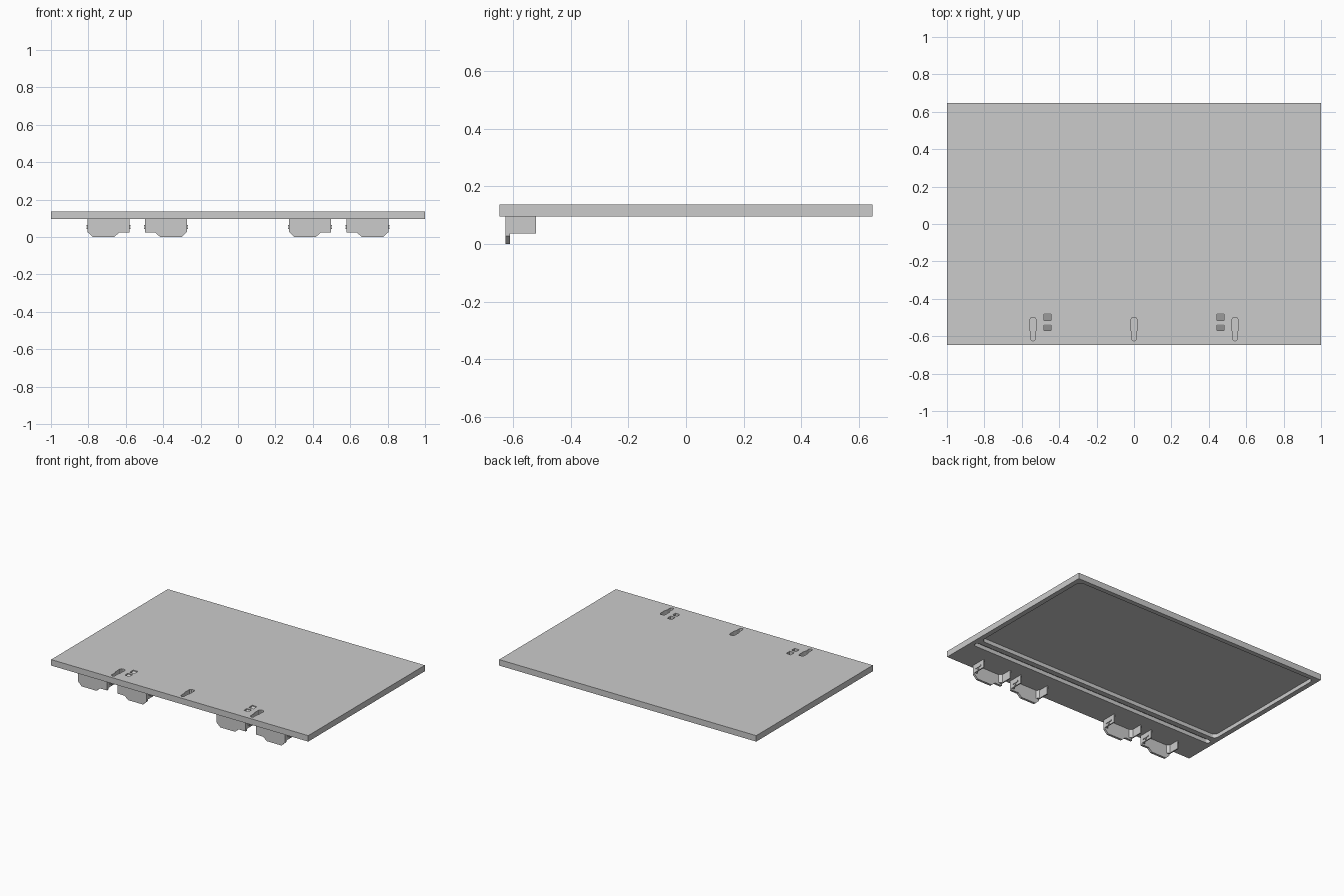
import bpy, bmesh, math

if "Cube" in bpy.data.objects:
    bpy.data.objects.remove(bpy.data.objects["Cube"])

TOP, BOT = 0.137, 0.095
FLOOR = 0.122      # recessed underside


def finish(name, bm):
    bmesh.ops.recalc_face_normals(bm, faces=bm.faces)
    me = bpy.data.meshes.new(name)
    bm.to_mesh(me)
    bm.free()
    ob = bpy.data.objects.new(name, me)
    bpy.context.collection.objects.link(ob)
    return ob


def prism(name, pts, a, b, axis="z"):
    """Extrude a closed profile between a and b along the given axis."""
    place = {"x": lambda p, h: (h, p[0], p[1]),
             "y": lambda p, h: (p[0], h, p[1]),
             "z": lambda p, h: (p[0], p[1], h)}[axis]
    bm = bmesh.new()
    lo = [bm.verts.new(place(p, a)) for p in pts]
    hi = [bm.verts.new(place(p, b)) for p in pts]
    bm.faces.new(lo)
    bm.faces.new(hi)
    n = len(pts)
    for i in range(n):
        j = (i + 1) % n
        bm.faces.new((lo[i], lo[j], hi[j], hi[i]))
    return finish(name, bm)


def box(name, x0, x1, y0, y1, z0, z1):
    return prism(name, [(x0, y0), (x1, y0), (x1, y1), (x0, y1)], z0, z1)


def round_rect(x0, x1, y0, y1, r, n=4):
    pts = []
    for k, (cx, cy) in enumerate([(x1 - r, y1 - r), (x0 + r, y1 - r),
                                  (x0 + r, y0 + r), (x1 - r, y0 + r)]):
        for i in range(n + 1):
            a = math.pi / 2 * (k + i / n)
            pts.append((cx + r * math.cos(a), cy + r * math.sin(a)))
    return pts


def cut(target, cutter):
    cutter.hide_render = True
    m = target.modifiers.new("cut", "BOOLEAN")
    m.operation = "DIFFERENCE"
    m.solver = "EXACT"
    m.object = cutter
    bpy.context.view_layer.objects.active = target
    bpy.ops.object.modifier_apply(modifier=m.name)
    bpy.data.objects.remove(cutter, do_unlink=True)


# main lid panel
panel = box("lid_panel", -1, 1, -0.648, 0.648, BOT, TOP)

# underside: large shallow recess with a stepped lip, and a straight channel
cut(panel, prism("recess_cutter", round_rect(-0.965, 0.965, -0.352, 0.615, 0.03),
                 BOT - 0.02, FLOOR))
cut(panel, prism("channel_cutter", round_rect(-0.968, 0.968, -0.428, -0.39, 0.018),
                 BOT - 0.02, FLOOR))

# keyhole recesses in the top
for cx in (-0.54, 0, 0.54):
    pts = [(cx + 0.013, -0.578), (cx + 0.019, -0.56), (cx + 0.019, -0.512),
           (cx + 0.011, -0.502), (cx - 0.011, -0.502), (cx - 0.019, -0.512),
           (cx - 0.019, -0.56), (cx - 0.013, -0.578)]
    for i in range(7):
        a = math.pi + math.pi * i / 6
        pts.append((cx + 0.013 * math.cos(a), -0.612 + 0.013 * math.sin(a)))
    cut(panel, prism("keyhole_cutter", pts, TOP - 0.035, TOP + 0.02))

# paired ramped finger slots in the top
for cx in (-0.463, 0.463):
    for y0, y1 in ((-0.517, -0.477), (-0.57, -0.537)):
        prof = [(y0, TOP - 0.025), (y1, TOP - 0.006),
                (y1, TOP + 0.02), (y0, TOP + 0.02)]
        cut(panel, prism("slot_cutter", prof, cx - 0.018, cx + 0.018, "x"))


def bracket(name, base, sgn):
    """Hinge bracket; base is its long-drop edge, sgn the direction across."""
    def X(d):
        return base + sgn * d
    w, t, zt = 0.225, 0.008, BOT + 0.002
    # front plate with a dropped tongue
    prof = [(0, zt), (0, 0.027), (0.028, 0), (0.143, 0), (0.17, 0.024),
            (w, 0.024), (w, zt)]
    prism(name + "_plate", [(X(d), z) for d, z in prof], -0.627, -0.611, "y")
    for k, (d0, out) in enumerate(((0, -1), (w, 1))):
        # side flange
        inner = d0 - out * t
        xs = sorted((X(d0), X(inner)))
        box(f"{name}_flange_{k}", *xs, -0.613, -0.522, 0.037, zt)
        # corner gusset between plate and flange
        prism(f"{name}_gusset_{k}",
              [(X(inner), -0.612), (X(inner - out * 0.018), -0.612),
               (X(inner), -0.594)], 0.037, zt)
        # side catch and its locating pin
        xs = sorted((X(d0 - out * 0.002), X(d0 + out * 0.005)))
        box(f"{name}_catch_{k}", *xs, -0.598, -0.547, 0.056, 0.065)
        box(f"{name}_pin_{k}", *xs, -0.578, -0.566, 0.042, 0.05)


# four brackets, mirrored in pairs
for side, s in (("left", -1), ("right", 1)):
    bracket(side + "_outer_bracket", s * 0.805, -s)
    bracket(side + "_inner_bracket", s * 0.273, s)
